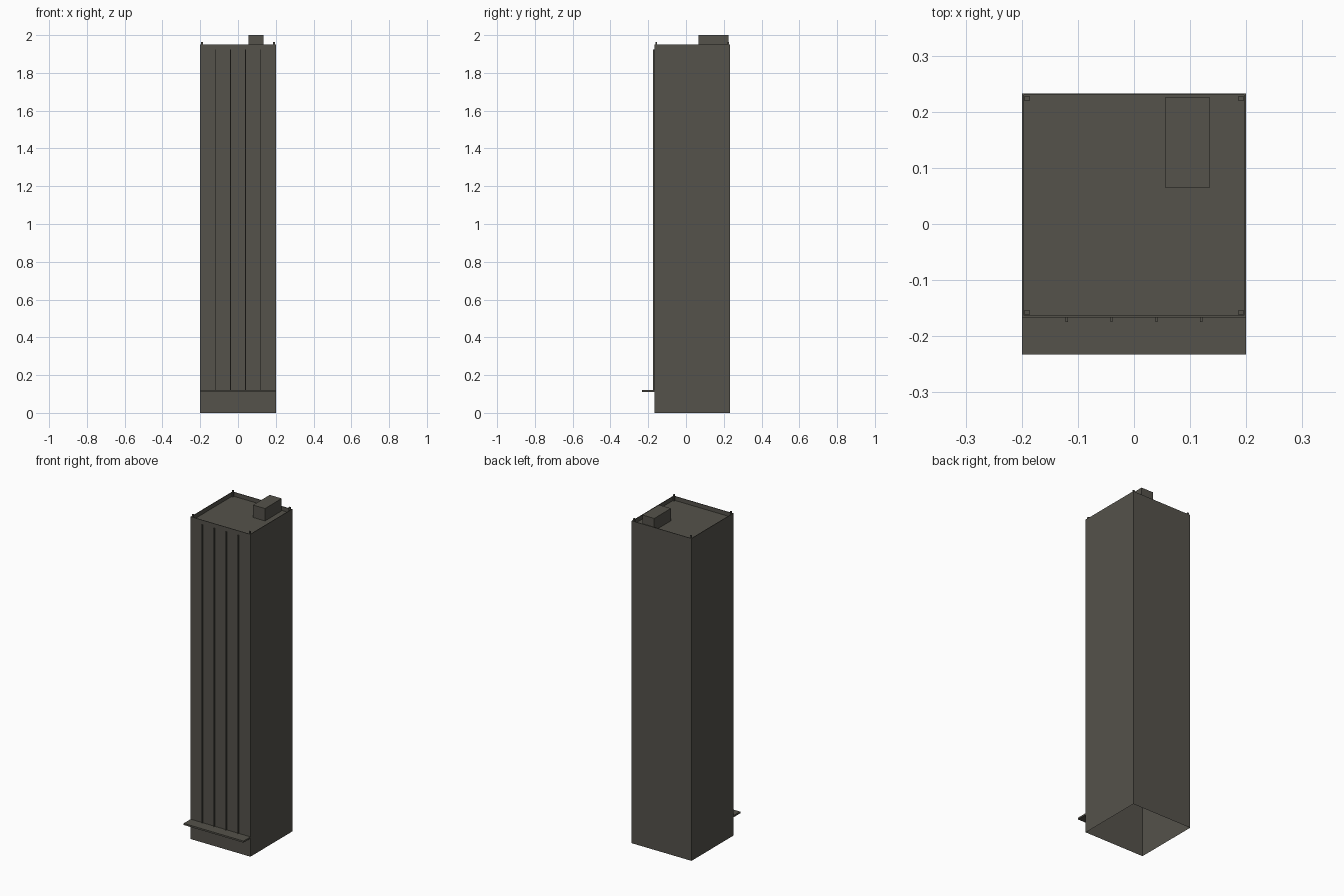
import bpy, bmesh

if "Cube" in bpy.data.objects:
    bpy.data.objects.remove(bpy.data.objects["Cube"])

mat = bpy.data.materials.new("dark_stone")
mat.diffuse_color = (0.09, 0.085, 0.07, 1)
mat.use_nodes = True
mat.node_tree.nodes["Principled BSDF"].inputs["Base Color"].default_value = mat.diffuse_color


def add_object(name, bm):
    mesh = bpy.data.meshes.new(name)
    bm.to_mesh(mesh)
    bm.free()
    mesh.materials.append(mat)
    obj = bpy.data.objects.new(name, mesh)
    bpy.context.collection.objects.link(obj)
    return obj


def box_bm(x0, x1, y0, y1, z0, z1):
    bm = bmesh.new()
    bmesh.ops.create_cube(bm, size=1)
    for v in bm.verts:
        v.co = (x1 if v.co.x > 0 else x0,
                y1 if v.co.y > 0 else y0,
                z1 if v.co.z > 0 else z0)
    return bm


def box(name, *bounds):
    return add_object(name, box_bm(*bounds))


W, FRONT, BACK = 0.2, -0.167, 0.233
TOP, ROOF, RIM = 1.95, 1.925, 0.005

# Tower shell: open underneath, top inset and sunk to leave a thin parapet
bm = box_bm(-W, W, FRONT, BACK, 0, TOP)
bm.normal_update()
bottom = [f for f in bm.faces if f.normal.z < -0.5]
bmesh.ops.delete(bm, geom=bottom, context='FACES_ONLY')
roof = next(f for f in bm.faces if f.normal.z > 0.5)
bmesh.ops.inset_region(bm, faces=[roof], thickness=RIM)
walls = bmesh.ops.extrude_face_region(bm, geom=[roof])
sunk = [v for v in walls["geom"] if isinstance(v, bmesh.types.BMVert)]
bmesh.ops.translate(bm, verts=sunk, vec=(0, 0, ROOF - TOP))
if roof.is_valid:
    bmesh.ops.delete(bm, geom=[roof], context='FACES_ONLY')
add_object("tower", bm)

# Vertical fins on the front
for i, x in enumerate((-0.12, -0.04, 0.04, 0.12)):
    box(f"front_fin_{i}", x - 0.002, x + 0.002, FRONT - 0.008, FRONT, 0.12, ROOF)

# Entrance canopy
box("canopy", -W, W, -0.233, FRONT, 0.11, 0.12)

# Roof housing
box("roof_housing", 0.055, 0.135, 0.065, 0.225, ROOF, 2.0)

# Small posts inside the parapet corners
P = 0.009
for i, x in enumerate((-W + RIM, W - RIM - P)):
    for j, y in enumerate((FRONT + RIM, BACK - RIM - P)):
        box(f"corner_post_{i}{j}", x, x + P, y, y + P, ROOF, 1.963)
